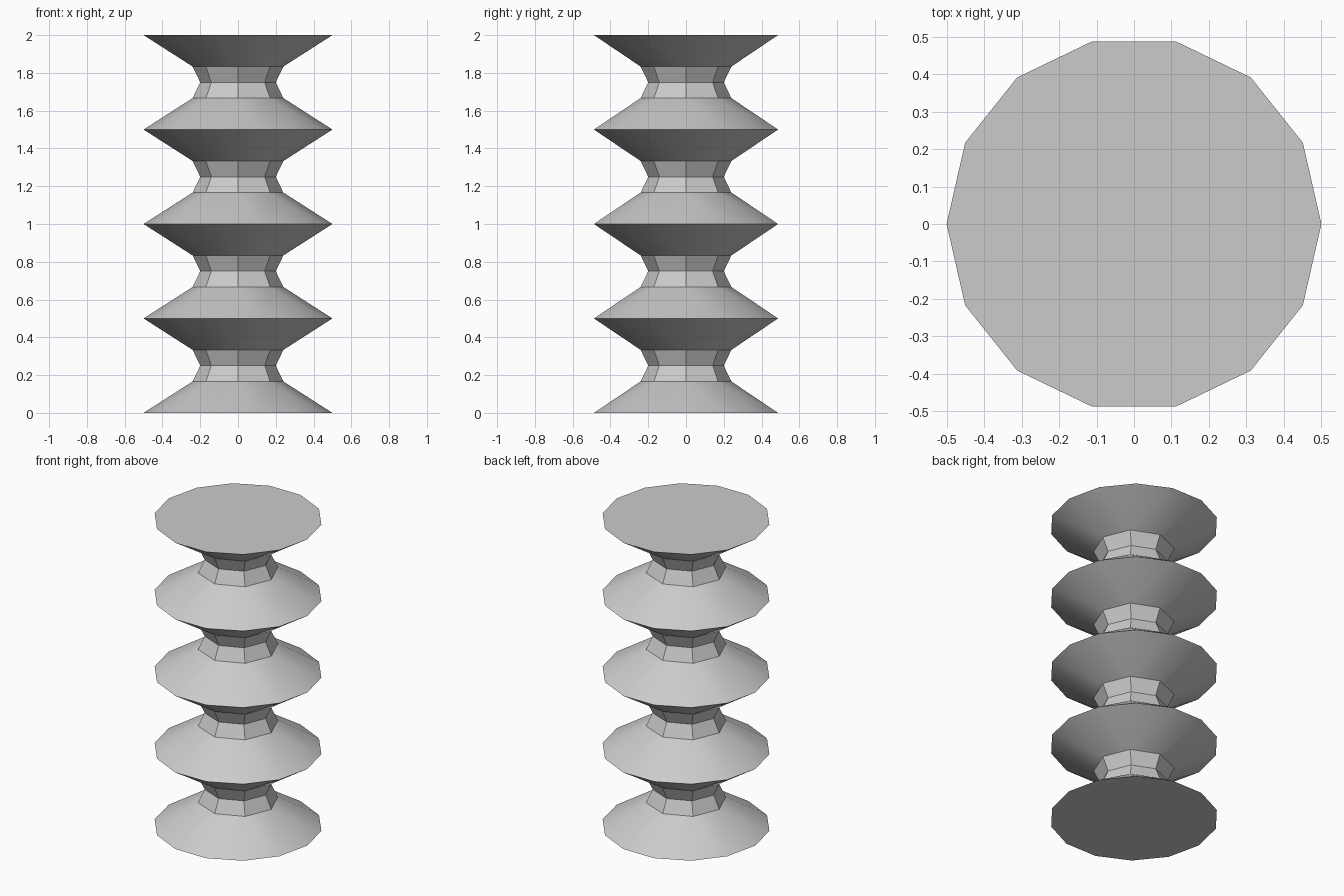
import bpy
import bmesh
from math import cos, sin, pi, radians

cube = bpy.data.objects.get("Cube")
if cube:
    bpy.data.objects.remove(cube)

STOREYS = 4
PITCH = 0.5
RIM_SIDES, NECK_SIDES = 14, 8

grey = bpy.data.materials.new("light_grey")
grey.use_nodes = True
colour = (0.6, 0.6, 0.6, 1)
grey.diffuse_color = colour
grey.node_tree.nodes["Principled BSDF"].inputs["Base Color"].default_value = colour


def ring(bm, sides, radius, z):
    """Polygon ring with its first corner on +x."""
    return [bm.verts.new((radius * cos(2 * pi * i / sides),
                          radius * sin(2 * pi * i / sides), z))
            for i in range(sides)]


def bridge(bm, low, high):
    """Join two rings, zipping triangles by angle when the side counts differ."""
    n, m = len(low), len(high)
    if n == m:
        for i in range(n):
            j = (i + 1) % n
            bm.faces.new((low[i], low[j], high[j], high[i]))
        return
    i = j = 0
    while i < n or j < m:
        a, b = low[i % n], high[j % m]
        if j >= m or (i < n and (i + 0.5) / n <= (j + 0.5) / m):
            i += 1
            bm.faces.new((a, low[i % n], b))
        else:
            j += 1
            bm.faces.new((a, high[j % m], b))


# Stacked column: wide rims alternating with octagonal waists
bm = bmesh.new()
rings = [ring(bm, RIM_SIDES, 0.5, 0)]
for s in range(STOREYS):
    base = s * PITCH
    rings += [ring(bm, NECK_SIDES, 0.24, base + PITCH / 3),
              ring(bm, NECK_SIDES, 0.2, base + PITCH / 2),
              ring(bm, NECK_SIDES, 0.24, base + PITCH * 2 / 3),
              ring(bm, RIM_SIDES, 0.5, base + PITCH)]
for low, high in zip(rings, rings[1:]):
    bridge(bm, low, high)

# Flat end caps
bm.faces.new(rings[0][::-1])
bm.faces.new(rings[-1])
bmesh.ops.recalc_face_normals(bm, faces=bm.faces[:])

mesh = bpy.data.meshes.new("stacked_column")
bm.to_mesh(mesh)
bm.free()
mesh.materials.append(grey)
column = bpy.data.objects.new("stacked_column", mesh)
bpy.context.collection.objects.link(column)

bpy.ops.object.select_all(action="DESELECT")
column.select_set(True)
bpy.context.view_layer.objects.active = column
bpy.ops.object.shade_smooth_by_angle(angle=radians(30))
